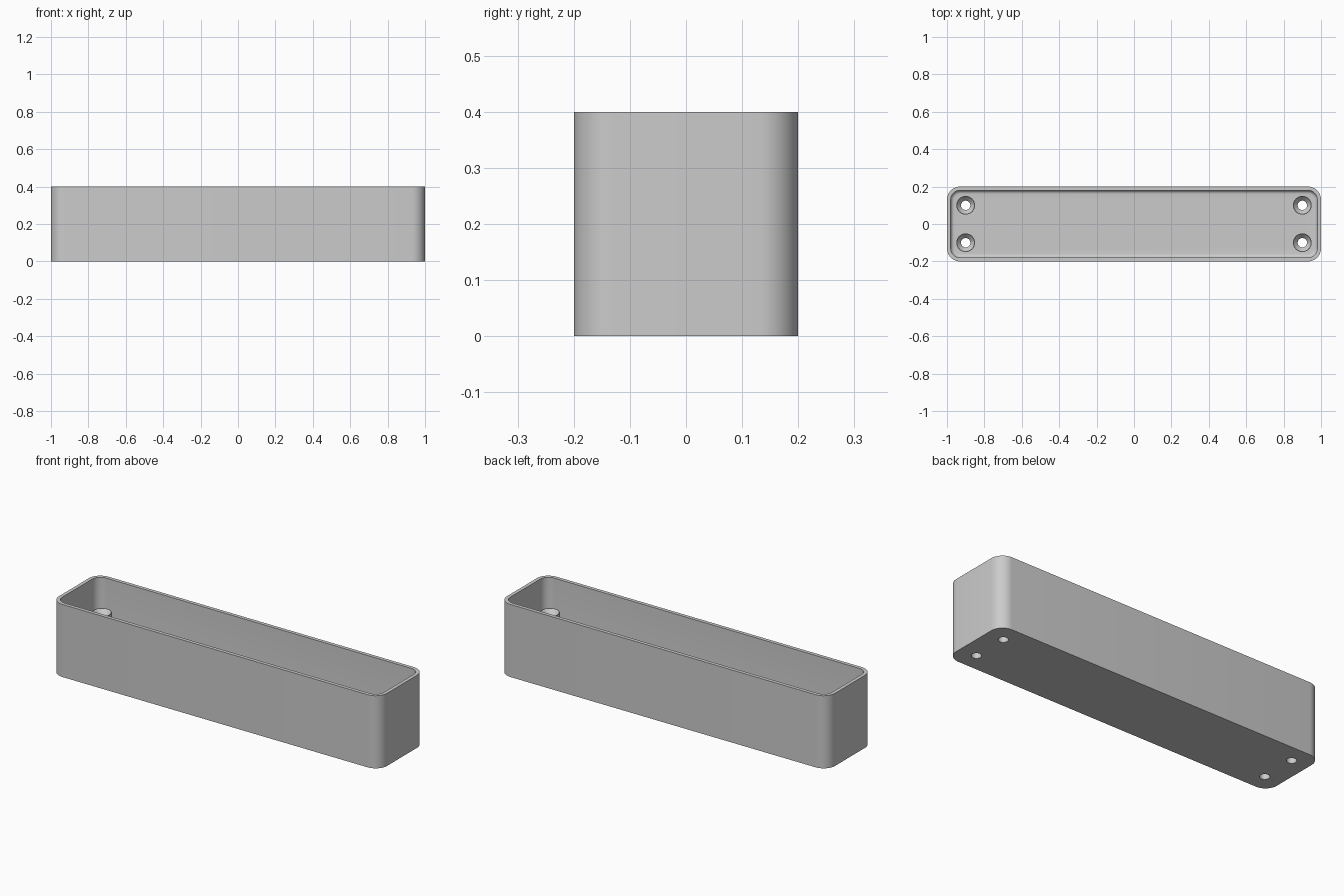
import bpy, bmesh
from math import cos, sin, pi

cube = bpy.data.objects.get("Cube")
if cube:
    bpy.data.objects.remove(cube)

LENGTH, WIDTH, HEIGHT = 2.0, 0.4, 0.4
WALL, FLOOR, CORNER, FILLET = 0.02, 0.02, 0.07, 0.02
HOLE, BOSS, BOSS_TOP = 0.025, 0.05, 0.25

grey = bpy.data.materials.new("light grey")
grey.use_nodes = True
colour = (0.6, 0.6, 0.6, 1)
grey.diffuse_color = colour
grey.node_tree.nodes["Principled BSDF"].inputs["Base Color"].default_value = colour


def make_object(name, bm):
    bmesh.ops.recalc_face_normals(bm, faces=bm.faces)
    mesh = bpy.data.meshes.new(name)
    bm.to_mesh(mesh)
    bm.free()
    mesh.materials.append(grey)
    obj = bpy.data.objects.new(name, mesh)
    bpy.context.collection.objects.link(obj)
    return obj


def smooth(obj):
    bpy.ops.object.select_all(action="DESELECT")
    obj.select_set(True)
    bpy.context.view_layer.objects.active = obj
    bpy.ops.object.shade_smooth_by_angle(angle=pi / 6)


def rounded_loop(bm, inset, z, steps=10):
    """Rounded rectangle ring, inset from the outer outline."""
    r = CORNER - inset
    cx, cy = LENGTH / 2 - CORNER, WIDTH / 2 - CORNER
    verts = []
    for q, (sx, sy) in enumerate([(1, 1), (-1, 1), (-1, -1), (1, -1)]):
        for i in range(steps + 1):
            a = (q + i / steps) * pi / 2
            verts.append(bm.verts.new((sx * cx + r * cos(a), sy * cy + r * sin(a), z)))
    return verts


def circle_loop(bm, r, z, x, y, n=32):
    return [bm.verts.new((x + r * cos(2 * pi * i / n), y + r * sin(2 * pi * i / n), z))
            for i in range(n)]


def bridge(bm, a, b):
    for i in range(len(a)):
        j = (i + 1) % len(a)
        bm.faces.new((a[i], a[j], b[j], b[i]))


# Open tray: outer wall, rim, inner wall, rounded inner floor edge
bm = bmesh.new()
profile = [(0, 0), (0, HEIGHT), (WALL, HEIGHT)]
for i in range(7):
    a = i / 6 * pi / 2
    profile.append((WALL + FILLET * (1 - cos(a)), FLOOR + FILLET * (1 - sin(a))))
loops = [rounded_loop(bm, inset, z) for inset, z in profile]
for a, b in zip(loops, loops[1:]):
    bridge(bm, a, b)
bm.faces.new(loops[0])
bm.faces.new(loops[-1])
tray = make_object("tray", bm)

positions = [(x, y) for x in (-0.9, 0.9) for y in (-0.1, 0.1)]

# Screw holes through the floor
bm = bmesh.new()
for x, y in positions:
    low, high = circle_loop(bm, HOLE, -0.1, x, y), circle_loop(bm, HOLE, 0.1, x, y)
    bridge(bm, low, high)
    bm.faces.new(low)
    bm.faces.new(high)
cutter = make_object("hole_cutter", bm)
cutter.hide_render = True
mod = tray.modifiers.new("holes", "BOOLEAN")
mod.operation = "DIFFERENCE"
mod.solver = "EXACT"
mod.object = cutter
bpy.context.view_layer.objects.active = tray
bpy.ops.object.modifier_apply(modifier=mod.name)
bpy.data.objects.remove(cutter)
smooth(tray)

# Hollow screw posts with countersunk tops
for n, (x, y) in enumerate(positions, 1):
    bm = bmesh.new()
    outline = [(HOLE, FLOOR / 2), (BOSS, FLOOR / 2), (BOSS, BOSS_TOP),
               (BOSS - 0.003, BOSS_TOP), (HOLE, BOSS_TOP - 0.025)]
    rings = [circle_loop(bm, r, z, x, y) for r, z in outline]
    for a, b in zip(rings, rings[1:] + rings[:1]):
        bridge(bm, a, b)
    smooth(make_object(f"screw_post_{n}", bm))
